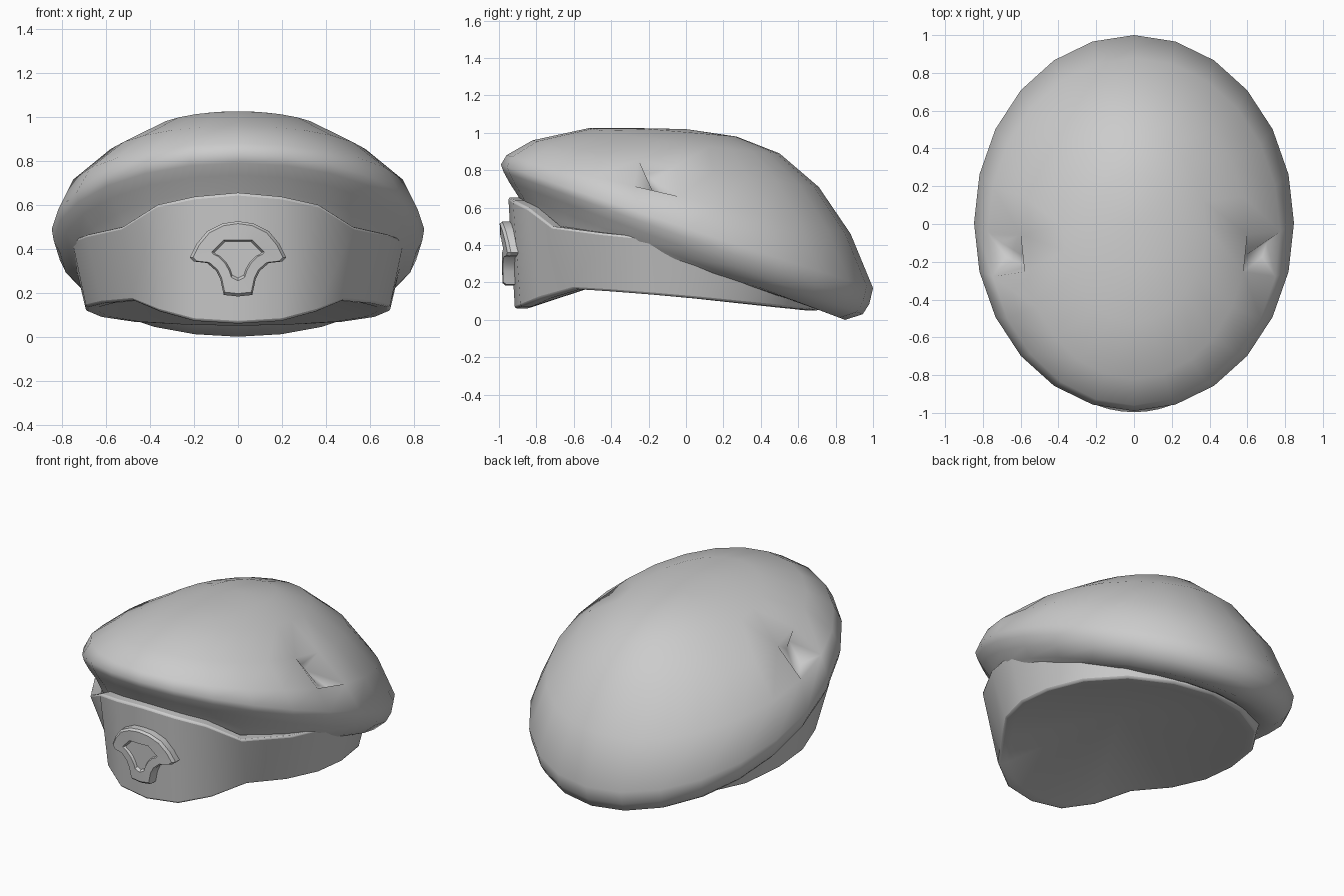
import bpy, bmesh
from math import sin, cos, pi, radians
from mathutils import Vector

if "Cube" in bpy.data.objects:
    bpy.data.objects.remove(bpy.data.objects["Cube"])


def loft(name, rings, start=None, end=None, angle=40, dents=()):
    """Skin closed rings; start/end may be a fan point or 'cap'."""
    bm = bmesh.new()
    loops = [[bm.verts.new(p) for p in r] for r in rings]
    n = len(loops[0])
    for a, b in zip(loops, loops[1:]):
        for i in range(n):
            j = (i + 1) % n
            bm.faces.new((a[i], a[j], b[j], b[i]))
    for loop, kind in ((loops[0], start), (loops[-1], end)):
        if kind == 'cap':
            bm.faces.new(loop)
        elif kind:
            c = bm.verts.new(kind)
            for i in range(n):
                bm.faces.new((loop[i], loop[(i + 1) % n], c))
    bmesh.ops.recalc_face_normals(bm, faces=bm.faces)
    # press a slanted crease into the face nearest each given point
    for p in dents:
        f = min(bm.faces, key=lambda f: (f.calc_center_median() - Vector(p)).length)
        bmesh.ops.inset_individual(bm, faces=[f], thickness=0.05, depth=-0.07)
        for v in f.verts:
            v.co.y += 0.7 * (p[1] - 0.85 * (v.co.z - p[2]) - v.co.y)
    me = bpy.data.meshes.new(name)
    bm.to_mesh(me)
    bm.free()
    ob = bpy.data.objects.new(name, me)
    bpy.context.collection.objects.link(ob)
    bpy.ops.object.select_all(action='DESELECT')
    ob.select_set(True)
    bpy.context.view_layer.objects.active = ob
    bpy.ops.object.shade_smooth_by_angle(angle=radians(angle))
    return ob


def mirror(half):
    """Complete a half outline that starts and ends on x = 0."""
    return half + [(-p[0],) + tuple(p[1:]) for p in reversed(half[1:-1])]


def tilted_ellipse(w, yf, zf, yb, zb, sag=0.0, n=24):
    pts = []
    for i in range(n):
        t = 2 * pi * i / n
        k = (1 - cos(t)) / 2
        pts.append((w * sin(t), yf + (yb - yf) * k,
                    zf + (zb - zf) * k - sag * sin(t) ** 2))
    return pts


# Crown: half width, front y/z, back y/z, side sag; from inside the band to the top
crown_rings = [
    (0.67, -0.80, 0.42, 0.67, 0.09, 0.0),
    (0.73, -0.87, 0.60, 0.74, 0.045, 0.0),
    (0.76, -0.90, 0.665, 0.85, 0.0, 0.0),
    (0.81, -0.945, 0.735, 0.945, 0.03, 0.0),
    (0.838, -0.975, 0.79, 0.98, 0.085, 0.0),
    (0.847, -0.99, 0.83, 1.0, 0.17, 0.01),
    (0.775, -0.96, 0.88, 0.88, 0.46, 0.01),
    (0.60, -0.82, 0.96, 0.71, 0.71, 0.015),
    (0.38, -0.52, 1.025, 0.5, 0.89, 0.015),
    (0.19, -0.25, 1.025, 0.27, 0.98, 0.0),
]
loft("crown", [tilted_ellipse(*r) for r in crown_rings],
     end=(0, 0, 1.02), angle=100,
     dents=[(s * 0.7, -0.18, 0.72) for s in (1, -1)])

# Headband: tall front panel, narrow sides running back under the crown
top = mirror([(0, -0.95, 0.655), (0.2, -0.925, 0.637), (0.37, -0.85, 0.60),
              (0.53, -0.72, 0.50), (0.69, -0.45, 0.465), (0.755, -0.2, 0.44),
              (0.75, 0.05, 0.37), (0.68, 0.3, 0.27), (0.52, 0.52, 0.19),
              (0.27, 0.68, 0.13), (0, 0.73, 0.11)])
bottom = mirror([(0, -0.915, 0.06), (0.2, -0.885, 0.072), (0.36, -0.78, 0.115),
                 (0.48, -0.6, 0.165), (0.62, -0.4, 0.152), (0.69, -0.18, 0.135),
                 (0.69, 0.05, 0.115), (0.63, 0.3, 0.09), (0.48, 0.52, 0.068),
                 (0.25, 0.66, 0.055), (0, 0.71, 0.05)])


def inward(ring, s=0.92):
    return [(x * s, -0.1 + (y + 0.1) * s, z) for x, y, z in ring]


# the lining is a shallow fan rising from the lower rim to one point
band = loft("headband", [inward(bottom), bottom, top, inward(top)],
            start=(0, -0.12, 0.30), angle=40)
bev = band.modifiers.new("soft_edges", 'BEVEL')
bev.width = 0.012
bev.segments = 2
bev.limit_method = 'ANGLE'
bev.angle_limit = radians(50)

# Badge: fan-shaped plate with a plain recess, bent to follow the band
plate = mirror([(0, .525), (.07, .515), (.14, .48), (.19, .42), (.22, .36), (.2, .342),
                (.14, .335), (.1, .30), (.08, .26), (.065, .19), (0, .183)])
recess = mirror([(0, .44), (.03, .44), (.065, .44), (.095, .41), (.12, .385), (.112, .375),
                 (.09, .365), (.06, .335), (.04, .30), (.03, .27), (0, .255)])


def on_band(outline, depth, s=1.0):
    pts = []
    for x, z in outline:
        x, z = x * s, 0.37 + (z - 0.37) * s
        pts.append((x, -0.988 + depth + 0.8 * x * x - 0.05 * (z - 0.35), z))
    return pts


loft("badge", [on_band(plate, 0.08), on_band(plate, 0.014), on_band(plate, 0.0, 0.93),
               on_band(recess, 0.0), on_band(recess, 0.016, 0.9)],
     start='cap', end='cap', angle=30)
